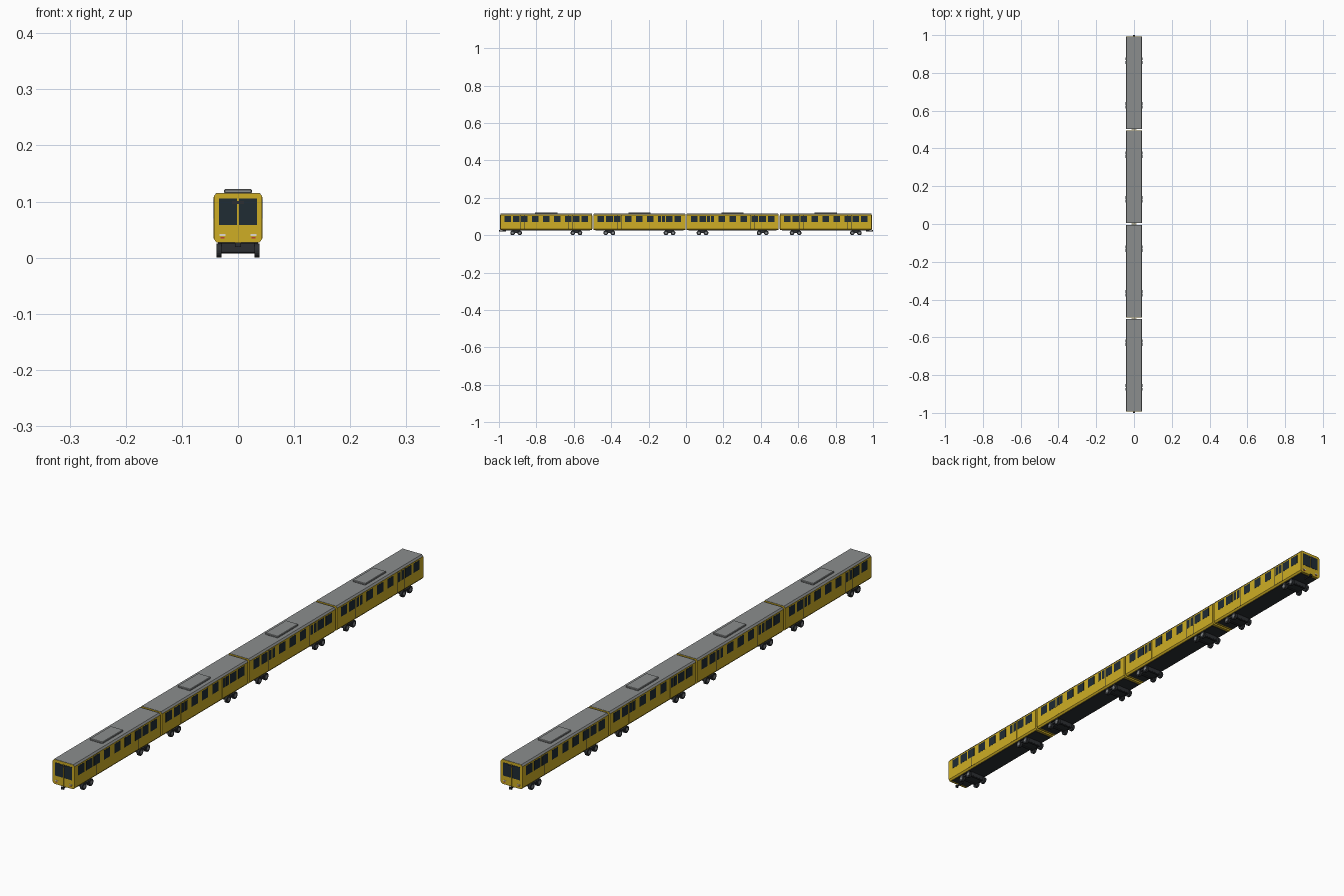
import bpy, bmesh, math
from mathutils import Matrix, Vector

if "Cube" in bpy.data.objects:
    bpy.data.objects.remove(bpy.data.objects["Cube"])


def material(name, r, g, b):
    m = bpy.data.materials.new(name)
    m.diffuse_color = (r, g, b, 1)
    m.use_nodes = True
    m.node_tree.nodes["Principled BSDF"].inputs["Base Color"].default_value = m.diffuse_color
    return m


YELLOW = material("yellow_paint", 0.62, 0.42, 0.018)
GREY = material("roof_grey", 0.26, 0.27, 0.27)
GLASS = material("dark_glass", 0.014, 0.025, 0.034)
DARK = material("undercarriage_dark", 0.025, 0.028, 0.032)
STEEL = material("hub_steel", 0.22, 0.23, 0.24)
LAMP = material("lamp", 0.75, 0.72, 0.65)
RED = material("tail_lamp", 0.5, 0.05, 0.03)


def finish(name, bm, mat):
    bmesh.ops.recalc_face_normals(bm, faces=bm.faces)
    me = bpy.data.meshes.new(name)
    bm.to_mesh(me)
    bm.free()
    me.materials.append(mat)
    ob = bpy.data.objects.new(name, me)
    bpy.context.collection.objects.link(ob)
    return ob


def boxes(name, items, mat, bevel=0):
    """Each item is (x0, x1, y0, y1, z0, z1)."""
    bm = bmesh.new()
    for x0, x1, y0, y1, z0, z1 in items:
        centre = Vector((x0 + x1, y0 + y1, z0 + z1)) / 2
        size = Matrix.Diagonal((abs(x1 - x0), abs(y1 - y0), abs(z1 - z0), 1))
        bmesh.ops.create_cube(bm, size=1, matrix=Matrix.Translation(centre) @ size)
    if bevel:
        bmesh.ops.bevel(bm, geom=bm.edges[:], offset=bevel, segments=1, affect='EDGES')
    return finish(name, bm, mat)


def prism(name, profile, y0, y1, mat):
    """Extrude a half profile (x, z), mirrored about x = 0, along y."""
    pts = profile + [(-x, z) for x, z in reversed(profile)]
    bm = bmesh.new()
    face = bm.faces.new([bm.verts.new((x, y0, z)) for x, z in pts])
    ext = bmesh.ops.extrude_face_region(bm, geom=[face])
    verts = [v for v in ext["geom"] if isinstance(v, bmesh.types.BMVert)]
    bmesh.ops.translate(bm, verts=verts, vec=(0, y1 - y0, 0))
    return finish(name, bm, mat)


def discs(name, items, radius, mat, segments=16):
    """Cylinders lying along x; each item is (x0, x1, y, z)."""
    bm = bmesh.new()
    for x0, x1, y, z in items:
        bmesh.ops.create_cone(
            bm, cap_ends=True, segments=segments, radius1=radius, radius2=radius, depth=abs(x1 - x0),
            matrix=Matrix.Translation(((x0 + x1) / 2, y, z)) @ Matrix.Rotation(math.pi / 2, 4, 'Y'))
    return finish(name, bm, mat)


HALF, W = 0.245, 0.043
SIDES = (-1, 1)


def build_car(yc):
    y0, y1 = yc - HALF, yc + HALF
    # shell, roof and floor
    prism("car_body", [(0.038, 0.027), (W, 0.033), (W, 0.109), (0.038, 0.1145)], y0, y1, YELLOW)
    prism("car_roof", [(W, 0.1095), (0.0385, 0.1155), (0.0375, 0.1155), (0.0375, 0.114), (0.0418, 0.1093)][:2],
          y0 + 0.001, y1 - 0.001, GREY)
    boxes("underfloor", [(-0.036, 0.036, y0 + 0.01, y1 - 0.01, 0.0255, 0.028)], DARK)
    boxes("roof_air_unit", [(-0.025, 0.025, yc - 0.059, yc + 0.059, 0.115, 0.122)], GREY, 0.0015)

    # side windows and sliding doors
    win, leaves, panes, seams = [], [], [], []
    for s in SIDES:
        for c in (-0.206, -0.160, -0.059, 0, 0.059, 0.160, 0.206):
            win.append((s * 0.042, s * 0.0434, yc + c - 0.0175, yc + c + 0.0175, 0.070, 0.104))
        for c in (-0.118, 0.118):
            d = yc + c
            for k in SIDES:
                leaves.append((s * 0.042, s * 0.0434, d + k * 0.0006, d + k * 0.0205, 0.034, 0.108))
                panes.append((s * 0.042, s * 0.0437, d + k * 0.002, d + k * 0.0175, 0.070, 0.104))
            seams.append((s * 0.042, s * 0.0432, d - 0.0215, d + 0.0215, 0.0335, 0.1085))
    boxes("side_windows", win, GLASS)
    boxes("door_seams", seams, DARK)
    boxes("door_leaves", leaves, YELLOW)
    boxes("door_panes", panes, GLASS)

    # two bogies with two axles each
    frames, wheels, hubs, axles = [], [], [], []
    for b in (-0.161, 0.161):
        y = yc + b
        frames.append((-0.029, 0.029, y - 0.024, y + 0.024, 0.011, 0.027))
        for s in SIDES:
            frames.append((s * 0.030, s * 0.0365, y - 0.026, y + 0.026, 0.014, 0.021))
            for a in (-0.019, 0.019):
                wheels.append((s * 0.029, s * 0.038, y + a, 0.0125))
                hubs.append((s * 0.037, s * 0.0385, y + a, 0.0125))
        for a in (-0.019, 0.019):
            axles.append((-0.03, 0.03, y + a, 0.0125))
    boxes("bogie_frames", frames, DARK)
    discs("wheels", wheels, 0.0125, DARK, 20)
    discs("wheel_hubs", hubs, 0.006, STEEL, 12)
    discs("axles", axles, 0.005, DARK, 10)


def build_cab(s):
    """Driver's end on the outer face; s is -1 for the front, 1 for the back."""
    y = s * (0.747 + HALF)
    out = lambda d: (y - s * 0.001, y + s * d)
    boxes("windscreen", [(k * 0.002, k * 0.034, *out(0.0008), 0.058, 0.105) for k in SIDES], GLASS)
    boxes("centre_pillar", [(-0.0015, 0.0015, *out(0.0012), 0.030, 0.107)], YELLOW)
    boxes("destination_panel", [(-0.011, 0.011, *out(0.0016), 0.096, 0.101)], DARK)
    boxes("headlights", [(k * 0.022, k * 0.033, *out(0.0012), 0.0385, 0.042) for k in SIDES], LAMP)
    boxes("tail_lights", [(k * 0.024, k * 0.031, *out(0.0012), 0.0345, 0.037) for k in SIDES], RED)
    # coupler
    boxes("coupler", [(-0.002, 0.002, y - s * 0.03, y + s * 0.004, 0.021, 0.025),
                      (-0.005, 0.005, y + s * 0.002, s * 1.0, 0.019, 0.027)], DARK)


def build_inner_end(yc, s):
    # gangway door on the ends that face another car
    y = yc + s * HALF
    boxes("gangway_door", [(-0.012, 0.012, y - s * 0.001, y + s * 0.0008, 0.034, 0.105)], YELLOW)
    boxes("gangway_window", [(-0.009, 0.009, y - s * 0.001, y + s * 0.0012, 0.070, 0.102)], GLASS)


centres = (-0.747, -0.249, 0.249, 0.747)
for i, c in enumerate(centres):
    build_car(c)
    if i > 0:
        build_inner_end(c, -1)
    if i < 3:
        build_inner_end(c, 1)
for s in SIDES:
    build_cab(s)
